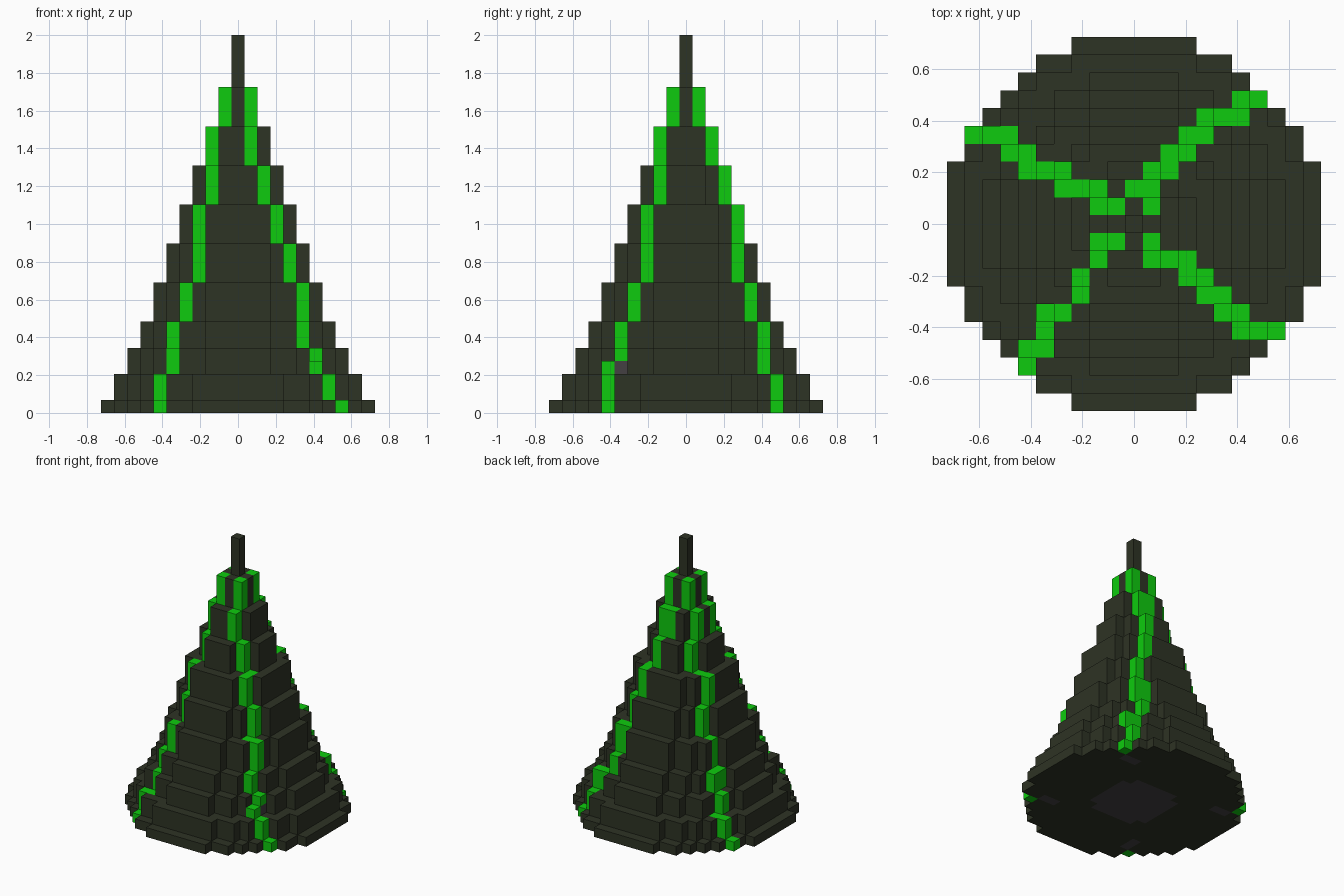
import bpy, bmesh

if "Cube" in bpy.data.objects:
    bpy.data.objects.remove(bpy.data.objects["Cube"])

V = 2 / 29                      # block size
# tiers from the ground up: (radius in blocks, height in blocks)
TIERS = [(10, 1), (9, 2), (8, 2), (7, 2), (6, 3), (5, 3), (4, 3), (3, 3), (2, 3), (1, 3), (0, 4)]

# ridges climbing the cone: row direction and the x run of each row, from the centre out
RIDGES = {
    "ridge_back_right": (1, [(1, 1), (0, 1), (1, 2), (2, 3), (3, 4), (4, 6), (6, 7)]),
    "ridge_back_left": (1, [(-2, -1), (-4, -2), (-6, -4), (-7, -6), (-9, -7)]),
    "ridge_front_left": (-1, [(-2, -1), (-2, -2), (-3, -3), (-3, -3), (-5, -4), (-5, -5), (-6, -5), (-6, -6)]),
    "ridge_front_right": (-1, [(1, 1), (1, 3), (3, 4), (4, 5), (5, 6), (6, 8)]),
}


def material(name, color):
    m = bpy.data.materials.new(name)
    m.diffuse_color = (*color, 1)
    m.use_nodes = True
    m.node_tree.nodes["Principled BSDF"].inputs["Base Color"].default_value = m.diffuse_color
    return m


DARK = material("dark_olive", (0.027, 0.033, 0.018))
GREEN = material("bright_green", (0.0044, 0.60, 0.0044))
GREY = material("dark_grey", (0.056, 0.050, 0.054))

# each block belongs to a named part
part = {}
top_tier = {}
z = 0
for n, (r, h) in enumerate(TIERS):
    name = "spire" if r == 0 else f"tier_{n + 1}"
    for i in range(-r, r + 1):
        for j in range(-r, r + 1):
            if i * i + j * j <= (r + 0.5) ** 2:
                top_tier[i, j] = (z, z + h)
                for k in range(z, z + h):
                    part[i, j, k] = name
    z += h

# a ridge takes over the top step of each of its columns
for name, (side, rows) in RIDGES.items():
    for n, (a, b) in enumerate(rows):
        for i in range(a, b + 1):
            j = side * (n + 1)
            for k in range(*top_tier[i, j]):
                part[i, j, k] = name

# one missing block exposes the grey core on the front right ridge
del part[6, -6, 4]
part[6, -5, 3] = "core"
# grey core showing on the underside
for i in range(-3, 4):
    for j in range(-3, 4):
        if abs(i) + abs(j) < 6:
            part[i, j, 0] = "core"
for i, j in [(7, -5), (6, -5), (-8, 4), (-7, 4), (-5, -7), (-5, -6), (5, 6), (6, 6)]:
    part[i, j, 0] = "core"


def build(name, cells, mat):
    """Mesh the faces of the cells that are not covered by a neighbour."""
    bm = bmesh.new()
    verts = {}

    def vert(p):
        if p not in verts:
            verts[p] = bm.verts.new(((p[0] - 0.5) * V, (p[1] - 0.5) * V, p[2] * V))
        return verts[p]

    for c in cells:
        for axis in range(3):
            u, w = (axis + 1) % 3, (axis + 2) % 3
            for s in (0, 1):
                nb = list(c)
                nb[axis] += 2 * s - 1
                if tuple(nb) in part:
                    continue
                loop = []
                for du, dw in ((0, 0), (1, 0), (1, 1), (0, 1)):
                    p = list(c)
                    p[axis] += s
                    p[u] += du
                    p[w] += dw
                    loop.append(vert(tuple(p)))
                bm.faces.new(loop if s else loop[::-1])
    me = bpy.data.meshes.new(name)
    bm.to_mesh(me)
    bm.free()
    me.materials.append(mat)
    bpy.context.collection.objects.link(bpy.data.objects.new(name, me))


for name in sorted(set(part.values())):
    mat = GREEN if name in RIDGES else GREY if name == "core" else DARK
    build(name, [c for c, p in part.items() if p == name], mat)
